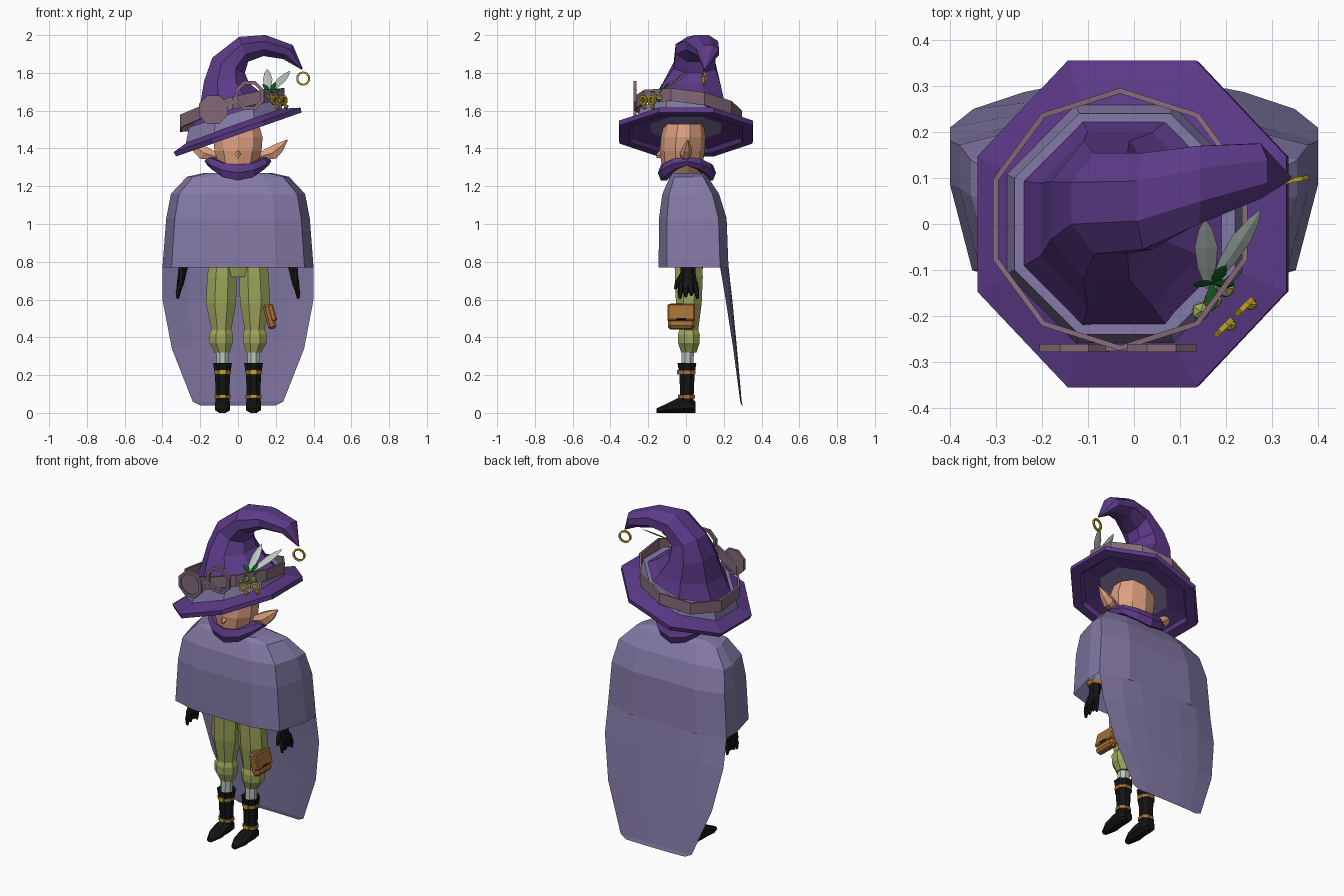
import bpy, bmesh
from math import sin, cos, pi, radians
from mathutils import Vector, Matrix

if "Cube" in bpy.data.objects:
    bpy.data.objects.remove(bpy.data.objects["Cube"])


def make_mat(name, code):
    rgb = [int(code[i:i + 2], 16) / 255 for i in (0, 2, 4)]
    col = [c / 12.92 if c < 0.04 else ((c + 0.055) / 1.055) ** 2.4 for c in rgb] + [1]
    m = bpy.data.materials.new(name)
    m.use_nodes = True
    m.diffuse_color = col
    m.node_tree.nodes["Principled BSDF"].inputs["Base Color"].default_value = col
    return m


lavender = make_mat("lavender cloth", "8479a6")
purple = make_mat("purple felt", "5c3a88")
skin = make_mat("skin", "dc9f7e")
olive = make_mat("olive cloth", "9ea65c")
black = make_mat("black leather", "141414")
brown = make_mat("brown leather", "a56e35")
mauve = make_mat("mauve strap", "836977")
gold = make_mat("gold", "bfa51e")
pale = make_mat("pale feather", "b9c6bd")
green = make_mat("dark green", "0e5a20")


def finish(name, bm, mat, mirror=False):
    bmesh.ops.recalc_face_normals(bm, faces=bm.faces)
    me = bpy.data.meshes.new(name)
    bm.to_mesh(me)
    bm.free()
    ob = bpy.data.objects.new(name, me)
    bpy.context.collection.objects.link(ob)
    me.materials.append(mat)
    if mirror:
        ob.modifiers.new("Mirror", 'MIRROR')
    return ob


def ring(c, u, v, n=8, half=True):
    """Polygon round c, spanned by u and v; half turns a flat side to u."""
    c, u, v = Vector(c), Vector(u), Vector(v)
    k, s = (0.5, 1 / cos(pi / n)) if half else (0, 1)
    return [c + s * (u * cos(2 * pi * (i + k) / n) + v * sin(2 * pi * (i + k) / n)) for i in range(n)]


def flat(x, y, z, rx, ry, n=8):
    return ring((x, y, z), (rx, 0, 0), (0, ry, 0), n)


def loft(name, rings, mat, caps=(True, True), loop=False, sheet=False, mirror=False):
    bm = bmesh.new()
    rows = [[bm.verts.new(p) for p in r] for r in rings]
    n = len(rows[0])
    for a, b in list(zip(rows, rows[1:])) + ([(rows[-1], rows[0])] if loop else []):
        for i in range(n - 1 if sheet else n):
            j = (i + 1) % n
            bm.faces.new((a[i], a[j], b[j], b[i]))
    if not (loop or sheet):
        for row, cap in zip((rows[0], rows[-1]), caps):
            if cap:
                bm.faces.new(row)
    return finish(name, bm, mat, mirror)


def limb(name, stops, mat, n=6, mirror=False):
    """Round tapering part through (point, radius) stops."""
    d = (Vector(stops[-1][0]) - Vector(stops[0][0])).normalized()
    u = d.cross(Vector((0, 1, 0))).normalized()
    w = d.cross(u)
    return loft(name, [ring(p, u * r, w * r, n) for p, r in stops], mat, mirror=mirror)


def hoop(name, c, u, v, R, r, mat, n=8, mirror=False):
    c, u, v = Vector(c), Vector(u).normalized(), Vector(v).normalized()
    w = u.cross(v)
    dirs = [u * cos(2 * pi * (i + 0.5) / n) + v * sin(2 * pi * (i + 0.5) / n) for i in range(n)]
    return loft(name, [ring(c + d * R, d * r, w * r, 4) for d in dirs], mat, loop=True, mirror=mirror)


def box(name, c, size, mat, tilt=0, bevel=0, mirror=False):
    bm = bmesh.new()
    m = Matrix.Translation(c) @ Matrix.Rotation(radians(tilt), 4, 'Y') @ Matrix.Diagonal((*size, 1))
    bmesh.ops.create_cube(bm, size=1, matrix=m)
    if bevel:
        bmesh.ops.bevel(bm, geom=bm.edges[:], offset=bevel, segments=1, affect='EDGES')
    return finish(name, bm, mat, mirror)


def ball(name, c, r, mat):
    bm = bmesh.new()
    bmesh.ops.create_icosphere(bm, subdivisions=1, radius=r, matrix=Matrix.Translation(c))
    return finish(name, bm, mat)


# Hat: rings lean about y, following the hooked crown
def lean(x, y, z, a, ru, rv):
    a = radians(a)
    return ring((x, y, z), (ru * cos(a), 0, ru * sin(a)), (0, rv, 0))


def brim_ring(r, h):
    return lean(-h * 0.33, 0, 1.485 + h * 0.94, 19.3, r, r)


loft("hat_brim", [brim_ring(r, h) for r, h in (
    (0.2, 0.06), (0.356, 0.014), (0.352, -0.012), (0.3, -0.012), (0.285, 0.01), (0.1, 0.03))], purple)
loft("hat_band", [lean(-0.02, 0, 1.5, 19, 0.275, 0.265), lean(-0.02, 0, 1.59, 18, 0.252, 0.24)], lavender)
loft("hat_crown", [lean(*r) for r in (
    (-0.02, 0, 1.58, 18, 0.235, 0.225), (-0.03, 0.01, 1.65, 10, 0.175, 0.19),
    (-0.06, 0.03, 1.75, -3, 0.12, 0.15), (-0.05, 0.045, 1.84, -25, 0.095, 0.11),
    (0.03, 0.05, 1.925, -70, 0.07, 0.105), (0.14, 0.085, 1.945, -95, 0.056, 0.085),
    (0.265, 0.115, 1.91, -125, 0.045, 0.06), (0.34, 0.1, 1.82, -130, 0.004, 0.004))], purple)
hoop("hat_tip_ring", (0.345, 0.095, 1.77), (1, 0.2, 0), (0, 0, 1), 0.033, 0.005, gold, 10)


# Goggles and their strap
def strap_z(x, y):
    return 1.605 + 0.26 * (x + 0.03) - 0.13 * y


strap = []
for i in range(10):
    t = 2 * pi * (i + 0.5) / 10
    x, y = -0.03 + 0.285 * cos(t), 0.01 + 0.28 * sin(t)
    strap.append(ring((x, y, strap_z(x, y)), (0.006 * cos(t), 0.006 * sin(t), 0), (0, 0, 0.034), 4))
loft("goggle_strap", strap, mauve, loop=True)
for side, x, z in (("right", -0.13, 1.605), ("left", 0.06, 1.68)):
    hoop(side + "_goggle_rim", (x, -0.27, z), (1, 0, 0), (0, 0, 1), 0.073, 0.009, mauve)
loft("right_goggle_lens", [ring((-0.13, y, 1.605), (0.066, 0, 0), (0, 0, 0.066)) for y in (-0.272, -0.266)], mauve)
box("goggle_bridge", (-0.035, -0.27, 1.643), (0.06, 0.012, 0.02), mauve, -20)


# Hat ornaments: feathers, leaves, berries and charms
def leaf(name, p, q, w, mat):
    p, q = Vector(p), Vector(q)
    side = (q - p).cross(Vector((0, -0.7, 0.7))).normalized()
    thick = side.cross(q - p).normalized() * 0.004
    loft(name, [ring(p.lerp(q, t), side * w * k, thick * k, 4, False)
                for t, k in ((0, 0.15), (0.3, 0.8), (0.6, 1), (0.85, 0.6), (1, 0.05))], mat)


leaf("upright_feather", (0.16, -0.14, 1.69), (0.155, 0.01, 1.82), 0.025, pale)
leaf("slanted_feather", (0.17, -0.13, 1.7), (0.275, 0.03, 1.81), 0.022, pale)
for i, tip in enumerate(((0.13, -0.13, 1.74), (0.2, -0.09, 1.75), (0.22, -0.13, 1.71), (0.17, -0.19, 1.7))):
    leaf("small_leaf_%d" % i, (0.17, -0.13, 1.7), tip, 0.014, green)
for i in range(3):
    x, y = 0.145 + 0.027 * i, -0.19 + 0.025 * i
    ball("berry_%d" % i, (x, y, 1.67 + 0.008 * (i % 2)), 0.022, olive)
for i in range(2):
    x, y = 0.195 + 0.045 * i, -0.225 + 0.045 * i
    hoop("charm_ring_%d" % i, (x, y, 1.655), (1, 1, 0), (0, 0, 1), 0.022, 0.006, gold)
    ball("charm_drop_%d" % i, (x + 0.015, y + 0.005, 1.62), 0.014, gold)

# Head
loft("head", [flat(0, y, z, rx, ry, 10) for y, z, rx, ry in (
    (0, 1.2, 0.06, 0.06), (-0.02, 1.27, 0.07, 0.085), (-0.02, 1.32, 0.105, 0.105),
    (-0.02, 1.39, 0.125, 0.113), (-0.015, 1.46, 0.13, 0.112), (-0.01, 1.53, 0.11, 0.1))], skin)
loft("nose", [ring((0, y, z), (w, 0, 0), (0, 0, h), 4, False) for y, z, w, h in (
    (-0.12, 1.38, 0.02, 0.035), (-0.155, 1.36, 0.008, 0.01))], skin)
loft("ear", [ring((x, y, z), (0.6 * r, 0, -0.8 * r), (0, 0.8 * r, 0), 6) for x, y, z, r in (
    (0.11, -0.01, 1.355, 0.02), (0.18, 0, 1.375, 0.036), (0.22, 0.005, 1.405, 0.026), (0.262, 0.01, 1.445, 0.003))],
    skin, mirror=True)

# Scarf dips at the front and back
scarf = []
for i in range(12):
    t = 2 * pi * i / 12
    d, dip = Vector((cos(t), sin(t), 0)), sin(t) ** 2
    c = (0.145 * cos(t), 0.005 + 0.122 * sin(t), 1.333 - 0.062 * dip)
    scarf.append(ring(c, d * 0.032, (0, 0, 0.028 + 0.02 * dip), 6, False))
loft("scarf", scarf, purple, loop=True)

# Shoulder cape and long back panel
half = [(0, 0), (0.5, 0), (0.88, 0.12), (1, 0.62), (1, 0.88), (0.55, 1), (0, 1)]
outline = half + [(-u, v) for u, v in half[-2:0:-1]]
loft("shoulder_cape", [[(w * u, f + (b - f) * v, z) for u, v in outline] for z, w, f, b in (
    (1.27, 0.18, -0.07, 0.09), (1.25, 0.27, -0.085, 0.115), (1.16, 0.355, -0.125, 0.175),
    (1.03, 0.38, -0.143, 0.215), (0.77, 0.4, -0.145, 0.225))], lavender, caps=(True, False))
panel = []
for z, w, edge, mid in ((0.775, 0.4, 0.18, 0.225), (0.6, 0.4, 0.21, 0.245), (0.34, 0.35, 0.25, 0.27),
                        (0.06, 0.24, 0.287, 0.295), (0.04, 0.2, 0.295, 0.3)):
    panel.append([(w * t / 3, mid + (edge - mid) * abs(t / 3) ** 3, z) for t in range(-3, 4)])
loft("back_cape", panel, lavender, sheet=True)

# Arms and gloved hands
limb("sleeve", [((0.2, 0.02, 1.18), 0.05), ((0.285, 0.01, 0.8), 0.035)], lavender, mirror=True)
limb("glove_cuff", [((0.285, 0.01, 0.82), 0.04), ((0.287, 0.01, 0.795), 0.04)], brown, mirror=True)
loft("palm", [flat(x, y, z, rx, ry, 6) for x, y, z, rx, ry in (
    (0.285, 0.01, 0.81, 0.03, 0.032), (0.295, 0.01, 0.74, 0.022, 0.035), (0.308, 0.01, 0.67, 0.018, 0.045))],
    black, mirror=True)
for i in range(4):
    y = -0.025 + 0.024 * i
    limb("finger_%d" % i, [((0.306, y, 0.69), 0.013), ((0.318, y * 1.2, 0.64), 0.012),
                           ((0.32, y * 1.3, 0.605 + 0.008 * (i % 3)), 0.006)], black, 5, True)
limb("thumb", [((0.298, -0.01, 0.74), 0.015), ((0.302, -0.045, 0.69), 0.012), ((0.305, -0.058, 0.655), 0.006)],
     black, 5, True)

# Trousers
loft("trouser_hips", [flat(0, 0.015, z, w, d, 10) for z, w, d in (
    (0.72, 0.1, 0.06), (0.77, 0.145, 0.072), (0.87, 0.13, 0.07))], olive)
loft("trouser_leg", [flat(x, 0.015, z, rx, ry) for x, z, rx, ry in (
    (0.08, 0.82, 0.07, 0.07), (0.085, 0.72, 0.078, 0.074), (0.09, 0.58, 0.08, 0.068), (0.088, 0.44, 0.052, 0.05),
    (0.09, 0.415, 0.064, 0.058), (0.09, 0.37, 0.062, 0.057), (0.087, 0.35, 0.052, 0.05),
    (0.083, 0.32, 0.04, 0.04))], olive, mirror=True)
limb("sock", [((0.082, 0.01, 0.34), 0.034), ((0.082, 0.005, 0.22), 0.03)], pale, 8, True)

# Boots
loft("boot_shaft", [flat(0.082, y, z, r, r) for y, z, r in (
    (0.005, 0.03, 0.036), (0.005, 0.1, 0.036), (0.005, 0.2, 0.04), (0.005, 0.265, 0.05), (0.005, 0.245, 0.035))],
    black, mirror=True)
loft("boot_foot", [ring((0.082, y, h), (w, 0, 0), (0, 0, h)) for y, w, h in (
    (0.05, 0.025, 0.03), (0.025, 0.038, 0.04), (-0.04, 0.04, 0.04), (-0.1, 0.04, 0.025), (-0.155, 0.018, 0.012))],
    black, mirror=True)
for name, z, r, mat in (("upper", 0.215, 0.046, brown), ("lower", 0.085, 0.042, brown)):
    loft(name + "_boot_strap", [flat(0.082, 0.005, z + h, r, r) for h in (-0.009, 0.009)], mat, mirror=True)
    box(name + "_boot_buckle", (0.082, 0.004 - r, z), (0.03, 0.009, 0.025), gold, mirror=True)

# Hip bag
box("bag", (0.168, -0.025, 0.51), (0.045, 0.14, 0.135), brown, -14, 0.012)
box("bag_flap", (0.181, -0.025, 0.53), (0.03, 0.144, 0.09), brown, -14, 0.006)
box("bag_clasp", (0.204, -0.025, 0.497), (0.006, 0.05, 0.008), black, -14)
